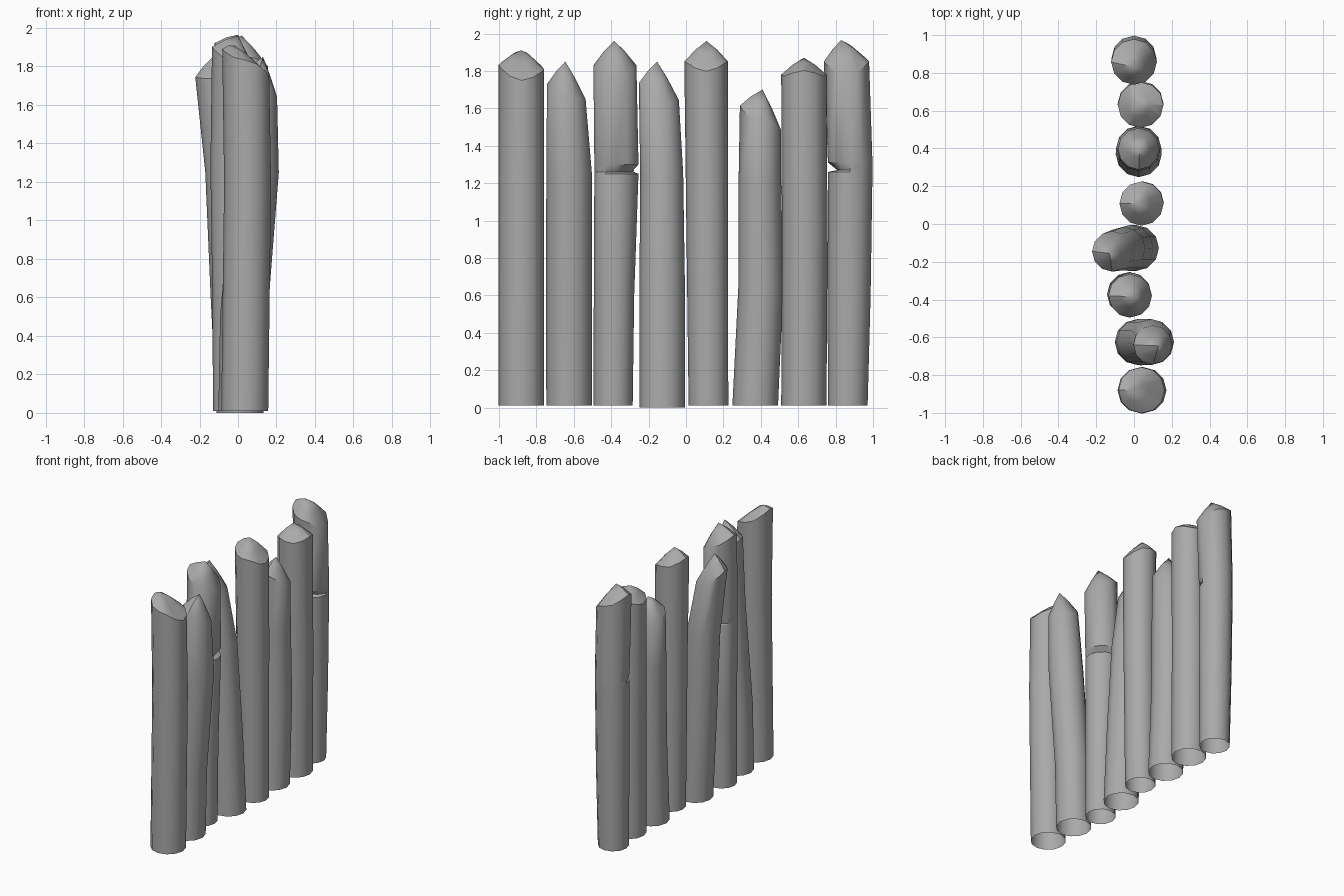
import bpy, bmesh, math
from mathutils import Vector

cube = bpy.data.objects.get("Cube")
if cube:
    bpy.data.objects.remove(cube, do_unlink=True)

SIDES = 12

wood = bpy.data.materials.new("grey_wood")
wood.use_nodes = True
GREY = (0.4, 0.4, 0.4, 1)
wood.diffuse_color = GREY
wood.node_tree.nodes["Principled BSDF"].inputs["Base Color"].default_value = GREY


def add_log(name, rings, rim, tip, low_angle, slant, notch=None):
    """Open-bottomed log: rings are (x, y, z, radius); the hewn rim dips towards low_angle."""
    bm = bmesh.new()
    low = math.radians(low_angle)
    levels = [(r, 0, 0) for r in rings]
    if notch:
        # axe cut: a lip, an inner crease and an upper edge on one side
        nx, ny, nz, nr, facing = notch
        for dz, depth in ((-0.01, 0), (0.0, 0.05), (0.04, 0)):
            levels.append(((nx, ny, nz + dz, nr), depth, math.radians(facing)))
    levels.sort(key=lambda item: item[0][2])
    levels.append((rim, 0, 0))

    loops = []
    for (x, y, z, r), depth, facing in levels:
        loop = []
        for i in range(SIDES):
            a = 2 * math.pi * i / SIDES
            rr = r - depth * max(0, math.cos(a - facing))
            zz = z
            if (x, y, z, r) == rim:
                zz -= slant * math.cos(a - low) + 0.012 * math.cos(3 * a + low)
            loop.append(bm.verts.new((x + rr * math.cos(a), y + rr * math.sin(a), zz)))
        loops.append(loop)
    for lower, upper in zip(loops, loops[1:]):
        for i in range(SIDES):
            j = (i + 1) % SIDES
            bm.faces.new((lower[i], lower[j], upper[j], upper[i]))

    # hewn point, with a softer middle ring
    top, peak = loops[-1], Vector(tip)
    inner = [bm.verts.new(v.co.lerp(peak, 0.5) + Vector((0, 0, 0.008))) for v in top]
    apex = bm.verts.new(peak)
    for i in range(SIDES):
        j = (i + 1) % SIDES
        bm.faces.new((top[i], top[j], inner[j], inner[i]))
        bm.faces.new((inner[i], inner[j], apex))

    mesh = bpy.data.meshes.new(name)
    bm.to_mesh(mesh)
    bm.free()
    mesh.materials.append(wood)
    obj = bpy.data.objects.new(name, mesh)
    bpy.context.collection.objects.link(obj)
    bpy.ops.object.select_all(action="DESELECT")
    obj.select_set(True)
    bpy.context.view_layer.objects.active = obj
    bpy.ops.object.shade_smooth_by_angle(angle=math.radians(35))


# Palisade, front to back
add_log("log_1", [(0.035, -0.88, 0.01, 0.122), (0.05, -0.88, 1.2, 0.122)],
        (0.04, -0.88, 1.82, 0.122), (-0.02, -0.88, 1.91), 10, 0.06)
add_log("log_2", [(0.02, -0.625, 0.01, 0.122), (0.03, -0.625, 0.5, 0.123),
                  (0.09, -0.625, 1.25, 0.122)],
        (0.1, -0.64, 1.69, 0.103), (0.13, -0.645, 1.85), 40, 0.05)
add_log("log_3", [(-0.025, -0.39, 0.01, 0.105), (-0.025, -0.385, 0.6, 0.108)],
        (-0.02, -0.38, 1.83, 0.115), (0.0, -0.385, 1.96), 0, 0.06,
        (-0.025, -0.372, 1.26, 0.118, 45))
add_log("log_4", [(0.01, -0.127, 0.0, 0.122), (-0.02, -0.127, 0.6, 0.122),
                  (-0.055, -0.13, 1.25, 0.115)],
        (-0.115, -0.145, 1.69, 0.107), (-0.13, -0.155, 1.85), 40, 0.06)
add_log("log_5", [(0.045, 0.12, 0.01, 0.106), (0.045, 0.112, 1.2, 0.113)],
        (0.04, 0.108, 1.85, 0.117), (0.02, 0.11, 1.96), 0, 0.04)
add_log("log_6", [(0.025, 0.37, 0.01, 0.122), (0.025, 0.4, 0.65, 0.12),
                  (0.025, 0.395, 1.2, 0.114)],
        (0.025, 0.398, 1.55, 0.11), (0.03, 0.41, 1.7), 75, 0.055)
add_log("log_7", [(0.035, 0.63, 0.01, 0.121), (0.035, 0.635, 0.9, 0.122)],
        (0.035, 0.63, 1.78, 0.121), (0.02, 0.63, 1.87), 180, 0.01)
add_log("log_8", [(0.0, 0.865, 0.01, 0.106), (0.0, 0.872, 0.6, 0.115)],
        (0.0, 0.858, 1.85, 0.121), (0.0, 0.83, 1.965), 0, 0.06,
        (0.0, 0.878, 1.27, 0.119, 270))
